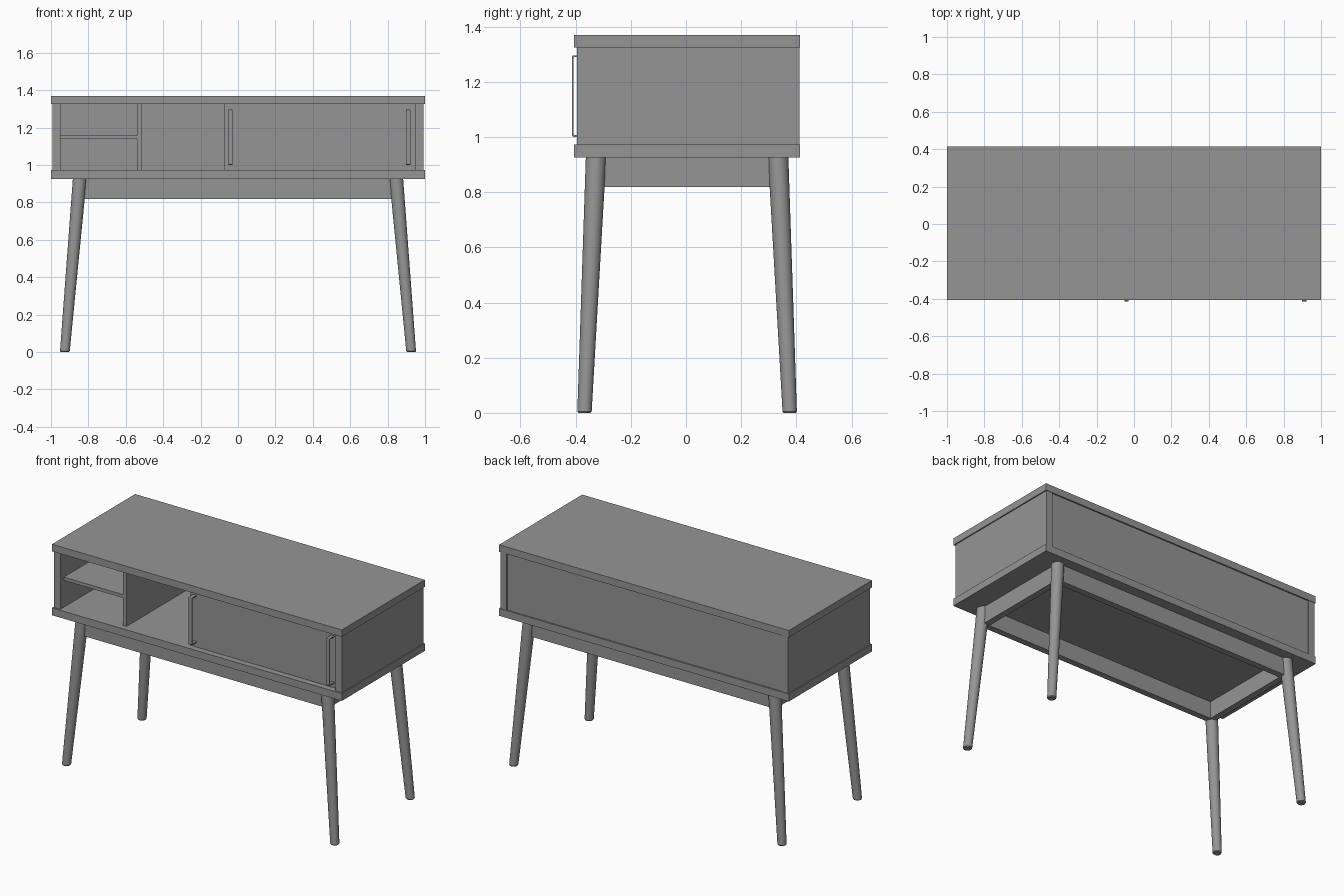
import bpy, bmesh
from mathutils import Vector

if "Cube" in bpy.data.objects:
    bpy.data.objects.remove(bpy.data.objects["Cube"])


def box(name, x, y, z):
    bm = bmesh.new()
    bmesh.ops.create_cube(bm, size=1)
    for v in bm.verts:
        v.co = [(r[0] + r[1]) / 2 + c * (r[1] - r[0]) for r, c in zip((x, y, z), v.co)]
    me = bpy.data.meshes.new(name)
    bm.to_mesh(me)
    bm.free()
    ob = bpy.data.objects.new(name, me)
    bpy.context.collection.objects.link(ob)
    return ob


FRONT, BACK = -0.405, 0.414
LOW, HIGH = 0.972, 1.325      # inside of the cabinet
BODY = -0.395                 # front of the side panels
INNER = -0.366                # front of the recessed door and dividers
REAR = 0.405                  # outside of the back panel

# Top and bottom slabs
box("top_slab", (-1, 1), (FRONT, BACK), (HIGH, 1.369))
box("bottom_slab", (-1, 1), (FRONT, BACK), (0.926, LOW))

# Cabinet walls
for side, s in (("left", -1), ("right", 1)):
    box(side + "_side_panel", sorted((s * 0.95, s * 0.993)), (BODY, BACK - 0.003), (LOW, HIGH))
box("back_panel", (-0.95, 0.95), (REAR - 0.02, REAR), (LOW, HIGH))

# Dividers, shelf and door
box("left_divider", (-0.536, -0.512), (INNER, REAR - 0.02), (LOW, HIGH))
box("door_divider", (-0.072, -0.05), (INNER + 0.02, REAR - 0.02), (LOW, HIGH))
box("shelf", (-0.95, -0.536), (-0.36, REAR - 0.02), (1.139, 1.160))
box("door", (-0.072, 0.95), (INNER, INNER + 0.02), (LOW, HIGH))

# Bent bar handles
for side, x in (("left", -0.04), ("right", 0.91)):
    grip, root, r = -0.414, INNER + 0.002, 0.008
    outer = [(root, 1.000), (grip + r, 1.000), (grip + 0.002, 1.002), (grip, 1.000 + r),
             (grip, 1.296 - r), (grip + 0.002, 1.294), (grip + r, 1.296), (root, 1.296)]
    inner = [(root, 1.289), (grip + 0.009, 1.289), (grip + 0.007, 1.287),
             (grip + 0.007, 1.009), (grip + 0.009, 1.007), (root, 1.007)]
    bm = bmesh.new()
    face = bm.faces.new([bm.verts.new((x - 0.011, y, z)) for y, z in outer + inner])
    ext = bmesh.ops.extrude_face_region(bm, geom=[face])
    bmesh.ops.translate(bm, vec=(0.022, 0, 0),
                        verts=[v for v in ext["geom"] if isinstance(v, bmesh.types.BMVert)])
    bmesh.ops.recalc_face_normals(bm, faces=bm.faces)
    me = bpy.data.meshes.new(side + "_door_handle")
    bm.to_mesh(me)
    bm.free()
    bpy.context.collection.objects.link(bpy.data.objects.new(side + "_door_handle", me))

# Apron frame under the cabinet
CY, AX, AY, T = 0.004, 0.86, 0.345, 0.04
for name, s in (("front", -1), ("back", 1)):
    box(name + "_apron", (-AX, AX), sorted((CY + s * AY, CY + s * (AY - T))), (0.818, 0.926))
for name, s in (("left", -1), ("right", 1)):
    box(name + "_apron", sorted((s * AX, s * (AX - T))), (CY - AY + T, CY + AY - T), (0.818, 0.926))

# Splayed tapered legs with a small rounded foot: (height, radius)
rings = [(0, 0.022), (0.005, 0.026), (0.926, 0.037)]
for yname, sy in (("front", -1), ("back", 1)):
    for xname, sx in (("left", -1), ("right", 1)):
        bm = bmesh.new()
        loops = []
        for z, r in rings:
            t = z / 0.926
            c = Vector((sx * (0.926 - 0.08 * t), CY + sy * (0.372 - 0.042 * t), z))
            ring = bmesh.ops.create_circle(bm, segments=32, radius=r)["verts"]
            bmesh.ops.translate(bm, vec=c, verts=ring)
            loops.append(ring)
        for a, b in zip(loops, loops[1:]):
            for i in range(32):
                j = (i + 1) % 32
                bm.faces.new((a[i], a[j], b[j], b[i]))
        bm.faces.new(loops[0])
        bm.faces.new(loops[-1])
        bmesh.ops.recalc_face_normals(bm, faces=bm.faces)
        name = f"{yname}_{xname}_leg"
        me = bpy.data.meshes.new(name)
        bm.to_mesh(me)
        bm.free()
        leg = bpy.data.objects.new(name, me)
        bpy.context.collection.objects.link(leg)
        bpy.ops.object.select_all(action='DESELECT')
        leg.select_set(True)
        bpy.context.view_layer.objects.active = leg
        bpy.ops.object.shade_smooth_by_angle()

# Dark grey finish on every part
grey = bpy.data.materials.new("dark_grey")
grey.diffuse_color = (0.3, 0.3, 0.3, 1)
grey.use_nodes = True
grey.node_tree.nodes["Principled BSDF"].inputs["Base Color"].default_value = grey.diffuse_color
for ob in bpy.context.collection.objects:
    ob.data.materials.append(grey)
